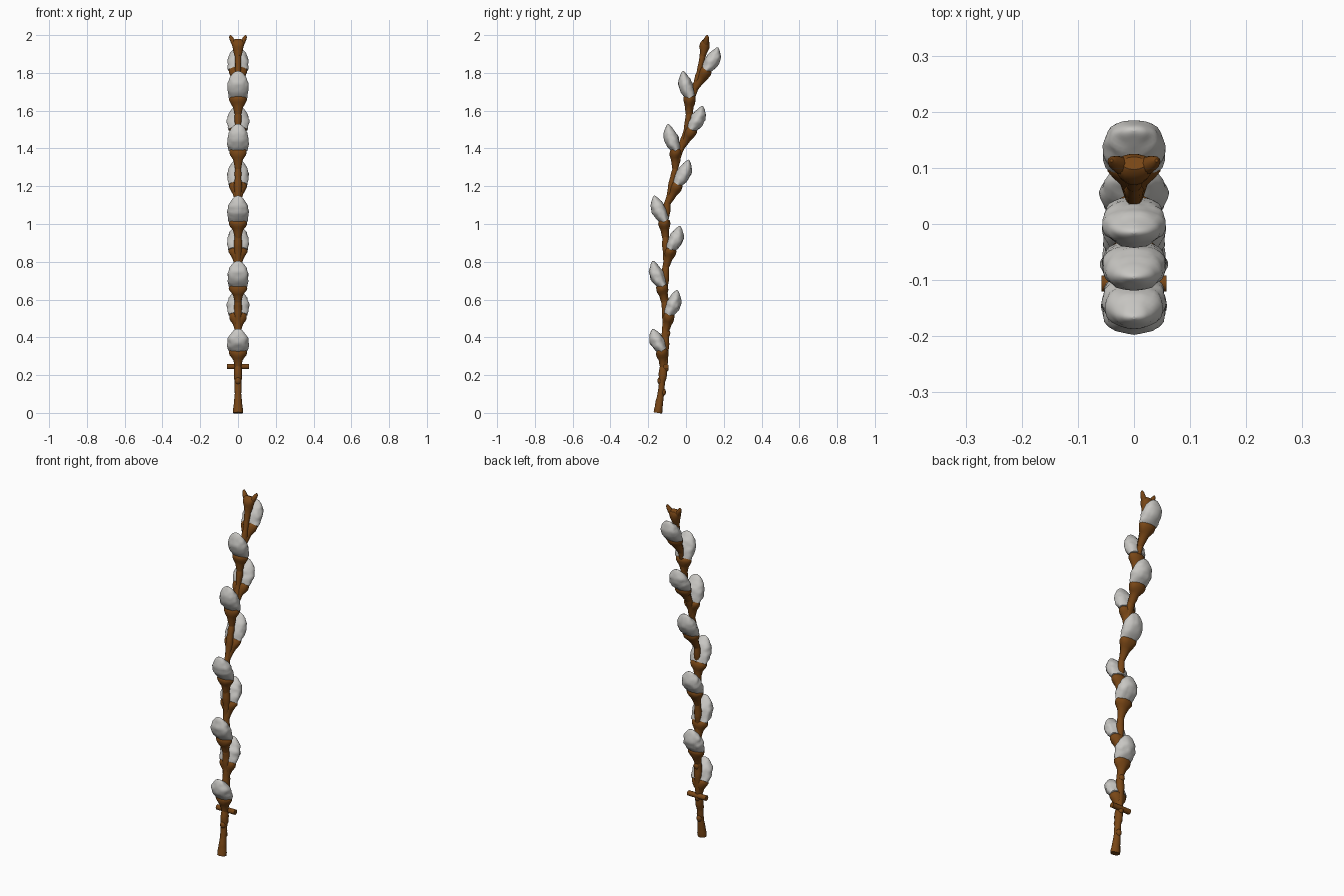
import bpy, bmesh, math
from mathutils import Vector, noise

if "Cube" in bpy.data.objects:
    bpy.data.objects.remove(bpy.data.objects["Cube"])


def material(name, rgb):
    m = bpy.data.materials.new(name)
    m.diffuse_color = (*rgb, 1)
    m.use_nodes = True
    m.node_tree.nodes["Principled BSDF"].inputs["Base Color"].default_value = m.diffuse_color
    return m


BARK = material("brown bark", (0.19, 0.062, 0.008))
FLUFF = material("silver grey fluff", (0.58, 0.57, 0.545))


def loft(name, rings, mat, segs=20, lump=0.0, freq=30):
    """Skin elliptical rings (centre, x radius, depth radius), mirrored lumps in x."""
    bm = bmesh.new()
    loops = []
    for i, (c, rx, ry) in enumerate(rings):
        d = (rings[min(i + 1, len(rings) - 1)][0] - rings[max(i - 1, 0)][0]).normalized()
        u = Vector((1, 0, 0))
        v = d.cross(u).normalized()
        loop = []
        for k in range(segs):
            a = 2 * math.pi * k / segs
            o = u * rx * math.cos(a) + v * ry * math.sin(a)
            p = c + o
            n = noise.noise(Vector((abs(p.x), p.y, p.z)) * freq)
            loop.append(bm.verts.new(p + o * lump * n))
        loops.append(loop)
    for a, b in zip(loops, loops[1:]):
        for k in range(segs):
            j = (k + 1) % segs
            bm.faces.new((a[k], a[j], b[j], b[k]))
    bm.faces.new(loops[0][::-1])
    bm.faces.new(loops[-1])
    bmesh.ops.recalc_face_normals(bm, faces=bm.faces)
    for f in bm.faces:
        f.smooth = len(f.verts) == 4
    me = bpy.data.meshes.new(name)
    bm.to_mesh(me)
    bm.free()
    me.materials.append(mat)
    ob = bpy.data.objects.new(name, me)
    bpy.context.collection.objects.link(ob)
    return ob


# Stem centre line: (y, z)
PATH = [(-.15, 0), (-.133, .1), (-.122, .2), (-.111, .3), (-.108, .5), (-.113, .65),
        (-.104, .85), (-.112, 1.0), (-.1, 1.1), (-.077, 1.2), (-.043, 1.35),
        (.003, 1.5), (.03, 1.65), (.07, 1.8), (.095, 1.92), (.1, 1.95)]


def stem_y(z):
    for (y0, z0), (y1, z1) in zip(PATH, PATH[1:]):
        if z <= z1:
            return y0 + (y1 - y0) * (z - z0) / (z1 - z0)
    return PATH[-1][0]


# Stem, slightly knobbly
rings = []
for i in range(118):
    z = 1.95 * i / 117
    r = .0195 - .002 * z + .002 * math.sin(z * 37)
    if z < .02:
        r += .004
    rings.append((Vector((0, stem_y(z), z)), r, r))
loft("stem", rings, BARK, 14, .25, 32)

# Small bark knots low on the stem
for i, (z, side) in enumerate([(.11, 1), (.17, -1), (.235, 1), (.42, 1)]):
    c = Vector((0, stem_y(z) + side * .012, z))
    loft(f"bark_knot_{i + 1}",
         [(c + Vector((0, 0, .02 * t)), .016 * math.sqrt(1.02 - t * t), .014 * math.sqrt(1.02 - t * t))
          for t in (-1, -.7, -.3, 0, .3, .7, 1)], BARK, 12, .15)

# Short cross twig near the foot
bpy.ops.mesh.primitive_cylinder_add(vertices=14, radius=.0145, depth=.116,
                                    location=(0, -.106, .246), rotation=(0, math.pi / 2, 0))
twig = bpy.context.object
twig.name = "cross_twig"
twig.data.materials.append(BARK)
bpy.ops.object.shade_smooth_by_angle()

# Catkins: base y, base z, tip y, tip z (alternating front and back)
CATKINS = [(-.122, .33, -.175, .445), (-.095, .52, -.048, .65),
           (-.122, .67, -.175, .805), (-.085, .865, -.033, .99),
           (-.11, 1.015, -.167, 1.15), (-.048, 1.21, .014, 1.34),
           (-.05, 1.39, -.095, 1.53), (.027, 1.5, .087, 1.625),
           (.025, 1.67, -.015, 1.81), (.105, 1.815, .168, 1.935)]

for i, (by, bz, ty, tz) in enumerate(CATKINS):
    base, tip = Vector((0, by, bz)), Vector((0, ty, tz))
    side = 1 if ty > by else -1
    axis = (tip - base).normalized()
    # Fluffy body: wide straight base, domed tip, bulging outward
    rings = []
    for k in range(19):
        t = 1 - (1 - k / 18) ** 1.5
        dome = max(0, 1 - t ** 3.2) ** .5
        rx = max(.003, (.05 + .009 * math.sin(math.pi * min(1, t * 1.1))) * dome)
        ry = max(.002, (.024 + .016 * math.sin(math.pi * min(1, t * 1.05))) * dome)
        bulge = Vector((0, side * .009 * math.sin(math.pi * t), 0))
        rings.append((base.lerp(tip, t) + bulge, rx, ry))
    loft(f"catkin_{i + 1}", rings, FLUFF, 28, .13, 42)
    # Bark cup flaring out of the stem
    z0 = bz - .1
    root = Vector((0, stem_y(z0), z0))
    seat = base + Vector((0, side * .006, 0))
    rings = [(root.lerp(seat, t), rx, ry) for t, rx, ry in
             [(0, .015, .015), (.3, .021, .02), (.5, .026, .022), (.62, .034, .026),
              (.74, .043, .03), (.86, .048, .032), (1, .047, .03), (1.08, .04, .022)]]
    loft(f"catkin_cup_{i + 1}", rings, BARK, 20, .14, 35)

# Forked bud at the top
loft("top_bud", [(Vector((0, y, z)), rx, ry) for y, z, rx, ry in
                 [(.088, 1.89, .019, .017), (.094, 1.915, .024, .021), (.098, 1.935, .028, .028),
                  (.1, 1.952, .032, .026), (.105, 1.968, .033, .02), (.108, 1.975, .02, .012)]],
     BARK, 18, .12)
for name, s in (("bud_horn_left", -1), ("bud_horn_right", 1)):
    loft(name, [(Vector((s * x, y, z)), r, r) for x, y, z, r in
                [(.012, .1, 1.94, .016), (.024, .105, 1.965, .016), (.033, .109, 1.98, .013),
                 (.038, .112, 1.992, .009), (.04, .113, 2.0, .003)]], BARK, 12)
